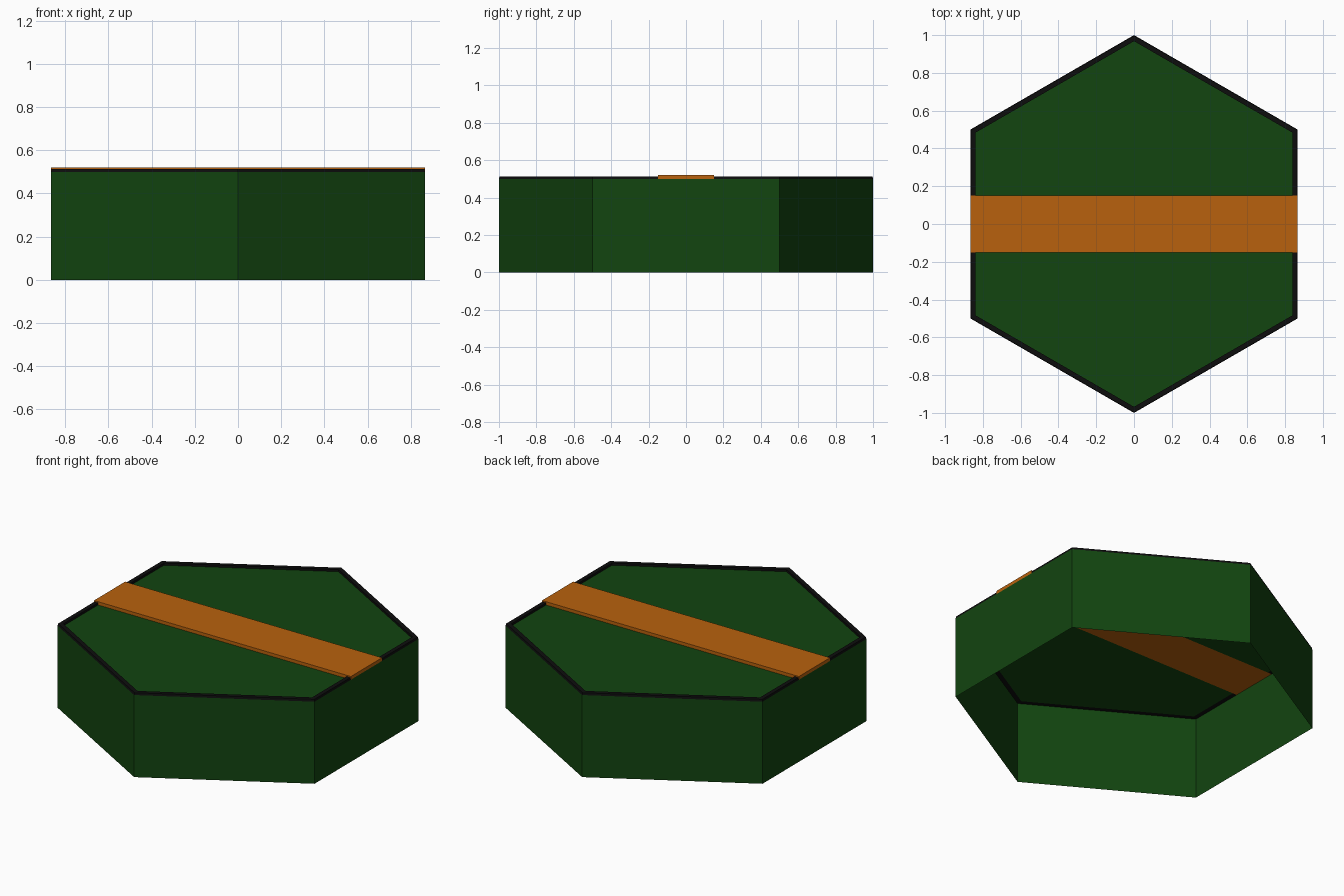
import bpy, bmesh
from math import sin, cos, radians, sqrt

if "Cube" in bpy.data.objects:
    bpy.data.objects.remove(bpy.data.objects["Cube"])

BASE, RIM_TOP, STRIP_TOP = 0.5, 0.513, 0.52   # heights
HALF = 0.15                                   # half width of the strip
APOTHEM = sqrt(3) / 2


def material(name, rgb):
    m = bpy.data.materials.new(name)
    m.diffuse_color = (*rgb, 1)
    m.use_nodes = True
    m.node_tree.nodes["Principled BSDF"].inputs["Base Color"].default_value = m.diffuse_color
    return m


green = material("green", (0.006, 0.058, 0.005))
black = material("black", (0.004, 0.004, 0.004))
orange = material("orange", (0.48, 0.12, 0.004))


def hexagon(bm, r, z):
    return [bm.verts.new((r * sin(radians(60 * i)), r * cos(radians(60 * i)), z))
            for i in range(6)]


def bridge(bm, a, b):
    for i in range(6):
        j = (i + 1) % 6
        bm.faces.new((a[i], a[j], b[j], b[i]))


def cut_channel(bm):
    # remove everything lying under the strip
    for y in (-HALF, HALF):
        geom = bm.verts[:] + bm.edges[:] + bm.faces[:]
        bmesh.ops.bisect_plane(bm, geom=geom, plane_co=(0, y, 0), plane_no=(0, 1, 0))
    inside = [f for f in bm.faces if abs(f.calc_center_median().y) < HALF - 1e-4]
    bmesh.ops.delete(bm, geom=inside, context='FACES')


def finish(bm, name, mat):
    me = bpy.data.meshes.new(name)
    bm.to_mesh(me)
    bm.free()
    me.materials.append(mat)
    ob = bpy.data.objects.new(name, me)
    bpy.context.collection.objects.link(ob)


# side walls, open underneath
bm = bmesh.new()
bridge(bm, hexagon(bm, 1, BASE), hexagon(bm, 1, 0))
bmesh.ops.recalc_face_normals(bm, faces=bm.faces)
finish(bm, "side_walls", green)

# top surface, split by the strip
INNER = 0.968
bm = bmesh.new()
bm.faces.new(reversed(hexagon(bm, INNER, BASE)))
cut_channel(bm)
finish(bm, "top_surface", green)

# raised rim, interrupted by the strip
bm = bmesh.new()
rings = [hexagon(bm, r, z) for r, z in
         ((1, BASE), (0.997, RIM_TOP), (INNER, RIM_TOP), (INNER, BASE))]
for k in range(4):
    bridge(bm, rings[k], rings[(k + 1) % 4])
bmesh.ops.recalc_face_normals(bm, faces=bm.faces)
cut_channel(bm)
finish(bm, "rim", black)

# strip across the middle
bm = bmesh.new()
bmesh.ops.create_cube(bm, size=1)
for v in bm.verts:
    v.co = (v.co.x * 2 * APOTHEM, v.co.y * 2 * HALF,
            STRIP_TOP if v.co.z > 0 else BASE)
finish(bm, "strip", orange)
